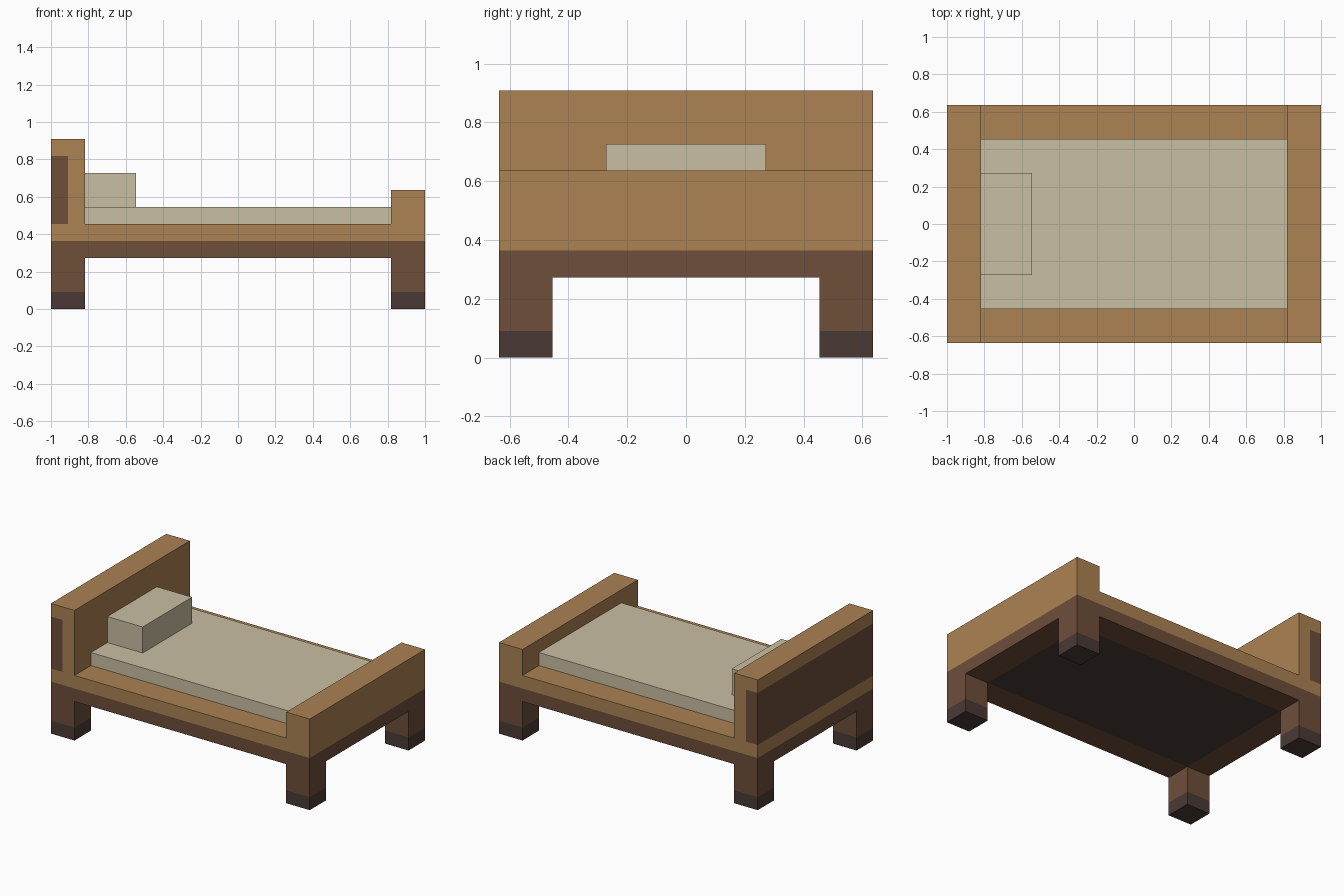
import bpy
import bmesh

if "Cube" in bpy.data.objects:
    bpy.data.objects.remove(bpy.data.objects["Cube"])

U = 2 / 22          # module: the bed is 22 modules long and 14 wide
EPS = 0.001


def material(name, r, g, b):
    def lin(c):
        c /= 255
        return c / 12.92 if c <= 0.04045 else ((c + 0.055) / 1.055) ** 2.4
    m = bpy.data.materials.new(name)
    m.diffuse_color = (lin(r), lin(g), lin(b), 1)
    m.use_nodes = True
    m.node_tree.nodes["Principled BSDF"].inputs["Base Color"].default_value = m.diffuse_color
    return m


OAK = material("light_oak", 171, 130, 83)
WALNUT = material("walnut_brown", 109, 78, 58)
DARK = material("dark_wood", 74, 58, 53)
LINEN = material("linen", 201, 191, 162)


def box(name, lo, hi, mats, cuts=(), rule=None):
    """Box between two corners (in modules), cut by planes, coloured by a rule."""
    bm = bmesh.new()
    bmesh.ops.create_cube(bm, size=1)
    for v in bm.verts:
        v.co = [(hi[i] if v.co[i] > 0 else lo[i]) * U for i in range(3)]
    for axis, pos in cuts:
        co, no = [0, 0, 0], [0, 0, 0]
        co[axis], no[axis] = pos * U, 1
        geom = bm.verts[:] + bm.edges[:] + bm.faces[:]
        bmesh.ops.bisect_plane(bm, geom=geom, plane_co=co, plane_no=no, dist=1e-5)
    bmesh.ops.recalc_face_normals(bm, faces=bm.faces[:])
    if rule:
        for f in bm.faces:
            f.material_index = rule(f.calc_center_median() / U, f.normal)
    mesh = bpy.data.meshes.new(name)
    bm.to_mesh(mesh)
    bm.free()
    for m in mats:
        mesh.materials.append(m)
    ob = bpy.data.objects.new(name, mesh)
    bpy.context.collection.objects.link(ob)
    return ob


# Bed frame: oak upper band, walnut lower band, dark slats panel underneath
def frame_rule(c, n):
    if n.z < -0.5 and abs(c.x) < 9 and abs(c.y) < 5:
        return 2
    return 1 if c.z < 4 - EPS else 0


box("bed_frame", (-11, -7, 3), (11, 7, 5), [OAK, WALNUT, DARK],
    [(2, 4), (0, -9), (0, 9), (1, -5), (1, 5)], frame_rule)

# Headboard with a walnut back panel set under an oak cap, and plain footboard
box("headboard", (-11, -7, 5), (-9, 7, 10), [OAK, WALNUT],
    [(0, -10), (2, 9)],
    lambda c, n: int(c.x < -10 and c.z < 9 and abs(n.z) < 0.5))
box("footboard", (9, -7, 5), (11, 7, 7), [OAK])

# Four legs with dark feet
for sx, xn in ((-1, "head"), (1, "foot")):
    for sy, yn in ((-1, "front"), (1, "back")):
        xs, ys = sorted((9 * sx, 11 * sx)), sorted((5 * sy, 7 * sy))
        box(f"leg_{xn}_{yn}", (xs[0], ys[0], 0), (xs[1], ys[1], 3),
            [WALNUT, DARK], [(2, 1)], lambda c, n: int(c.z < 1))

# Bedding
box("mattress", (-9, -5, 5), (9, 5, 6), [LINEN])
box("pillow", (-9, -3, 6), (-6, 3, 8), [LINEN])
